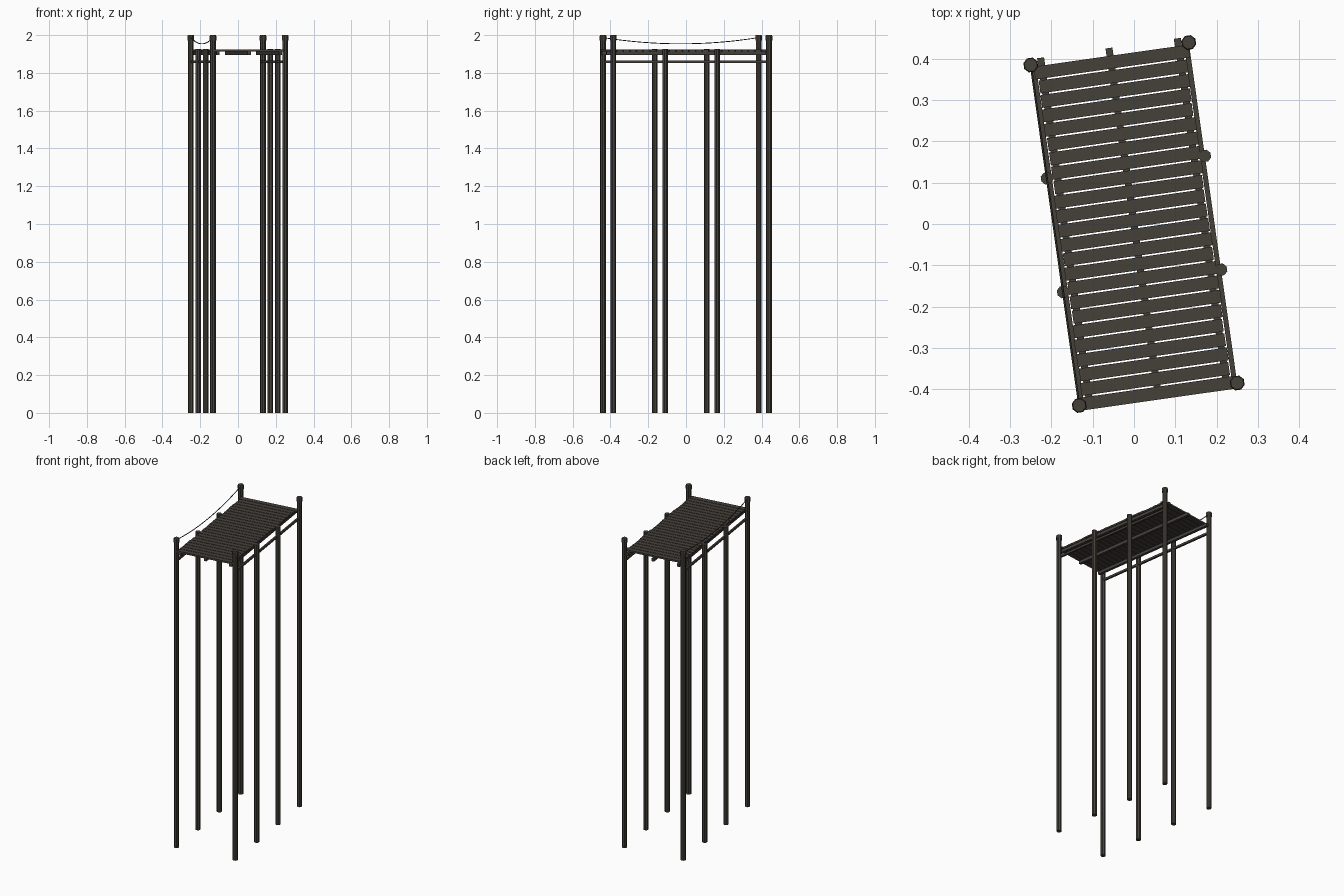
import bpy, bmesh, math, random
from mathutils import Matrix, Vector

random.seed(4)
cube = bpy.data.objects.get("Cube")
if cube:
    bpy.data.objects.remove(cube, do_unlink=True)

# The whole pier is turned slightly about the vertical axis
TURN = Matrix.Rotation(math.radians(8.1), 4, 'Z')
SIDE, END, MID = 0.193, 0.416, 0.139


def material(name, rgb):
    m = bpy.data.materials.new(name)
    m.use_nodes = True
    colour = (*rgb, 1)
    m.diffuse_color = colour
    bsdf = next(n for n in m.node_tree.nodes if n.type == 'BSDF_PRINCIPLED')
    bsdf.inputs["Base Color"].default_value = colour
    return m


WOOD = material("weathered_wood", (0.06, 0.052, 0.042))
ROPE = material("dark_rope", (0.045, 0.037, 0.028))


def finish(name, bm, mat):
    mesh = bpy.data.meshes.new(name)
    bm.to_mesh(mesh)
    bm.free()
    mesh.materials.append(mat)
    ob = bpy.data.objects.new(name, mesh)
    ob.matrix_world = TURN
    bpy.context.collection.objects.link(ob)
    return ob


def add_box(bm, lo, hi):
    lo, hi = Vector(lo), Vector(hi)
    place = Matrix.Translation((lo + hi) / 2) @ Matrix.Diagonal((*(hi - lo), 1))
    bmesh.ops.create_cube(bm, size=1, matrix=place)


def add_pole(bm, x, y, z0, z1, r0, r1):
    place = Matrix.Translation((x, y, (z0 + z1) / 2)) @ Matrix.Rotation(math.pi / 8, 4, 'Z')
    bmesh.ops.create_cone(bm, cap_ends=True, segments=8, radius1=r0, radius2=r1,
                          depth=z1 - z0, matrix=place)


# Posts: tall capped ones at the corners, shorter ones between
for x, side in ((-SIDE, "right"), (SIDE, "left")):
    for y, place in ((-END, "front"), (-MID, "mid_front"), (MID, "mid_back"), (END, "back")):
        corner = abs(y) == END
        bm = bmesh.new()
        add_pole(bm, x, y, 0, 1.98 if corner else 1.926, 0.0155, 0.0155)
        finish(f"post_{place}_{side}", bm, WOOD)
        if corner:
            bm = bmesh.new()
            add_pole(bm, x, y, 1.972, 1.994, 0.0185, 0.0185)
            add_pole(bm, x, y, 1.994, 2.0, 0.0185, 0.016)
            finish(f"post_cap_{place}_{side}", bm, WOOD)

# Deck planks laid across, with slightly uneven ends
COUNT, FRONT, BACK = 24, -0.431, 0.413
pitch = (BACK - FRONT) / COUNT
bm = bmesh.new()
for i in range(COUNT):
    y = FRONT + i * pitch
    half = 0.189 if i in (0, COUNT - 1) else 0.181
    shift = random.uniform(-0.003, 0.003)
    add_box(bm, (shift - half, y + 0.002, 1.912), (shift + half, y + pitch - 0.002, 1.923))
finish("deck_planks", bm, WOOD)

# Three stringers under the planks
for name, x in (("right", -0.167), ("middle", 0), ("left", 0.167)):
    bm = bmesh.new()
    add_box(bm, (x - 0.0085, -0.426, 1.894), (x + 0.0085, 0.43, 1.912))
    finish(f"stringer_{name}", bm, WOOD)

# Long side braces tying the posts together
for name, s in (("right", -1), ("left", 1)):
    bm = bmesh.new()
    add_box(bm, (s * 0.187 - 0.006, -END, 1.853), (s * 0.187 + 0.006, END, 1.866))
    finish(f"side_brace_{name}", bm, WOOD)

# Sagging rope between the two posts on the right side
curve = bpy.data.curves.new("sagging_rope", 'CURVE')
curve.dimensions = '3D'
curve.bevel_depth = 0.0025
curve.bevel_resolution = 1
curve.use_fill_caps = True
spline = curve.splines.new('POLY')
STEPS = 16
spline.points.add(STEPS)
for i, p in enumerate(spline.points):
    t = 2 * i / STEPS - 1
    p.co = (-SIDE, t * END, 1.954 + 0.033 * t * t, 1)
curve.materials.append(ROPE)
rope = bpy.data.objects.new("sagging_rope", curve)
rope.matrix_world = TURN
bpy.context.collection.objects.link(rope)
